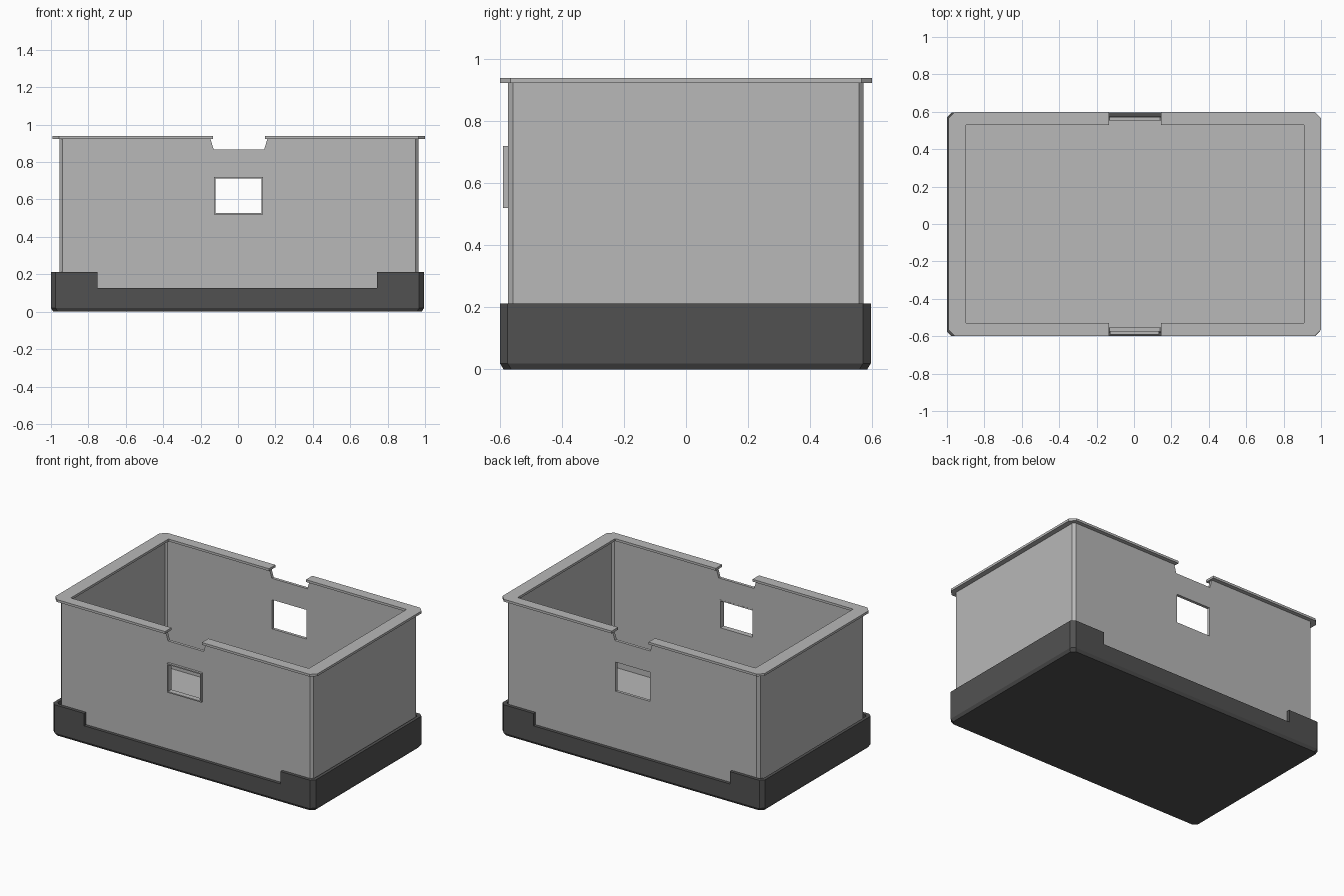
import bpy, bmesh

if "Cube" in bpy.data.objects:
    bpy.data.objects.remove(bpy.data.objects["Cube"])


def material(name, v):
    m = bpy.data.materials.new(name)
    m.diffuse_color = (v, v, v, 1)
    m.use_nodes = True
    m.node_tree.nodes["Principled BSDF"].inputs["Base Color"].default_value = m.diffuse_color
    return m


GREY = material("light grey", 0.48)
DARK = material("dark grey", 0.083)


def outline(x0, x1, y0, y1, c, z):
    """Rectangle with chamfered corners, as 3D points."""
    return [(x, y, z) for x, y in (
        (x0 + c, y0), (x1 - c, y0), (x1, y0 + c), (x1, y1 - c),
        (x1 - c, y1), (x0 + c, y1), (x0, y1 - c), (x0, y0 + c))]


def loft(name, loops, mat, ring=False):
    """Skin between loops; cap both ends, or join them into a ring."""
    bm = bmesh.new()
    rows = [[bm.verts.new(p) for p in loop] for loop in loops]
    n = len(rows[0])
    pairs = list(zip(rows, rows[1:]))
    if ring:
        pairs.append((rows[-1], rows[0]))
    else:
        bm.faces.new(rows[0])
        bm.faces.new(rows[-1])
    for a, b in pairs:
        for i in range(n):
            j = (i + 1) % n
            bm.faces.new((a[i], a[j], b[j], b[i]))
    bmesh.ops.recalc_face_normals(bm, faces=bm.faces[:])
    me = bpy.data.meshes.new(name)
    bm.to_mesh(me)
    bm.free()
    me.materials.append(mat)
    ob = bpy.data.objects.new(name, me)
    bpy.context.collection.objects.link(ob)
    return ob


def extrude_y(name, profile, y0, y1, mat):
    return loft(name, [[(x, y, z) for x, z in profile] for y in (y0, y1)], mat)


def rect(x0, x1, z0, z1):
    return [(x0, z0), (x1, z0), (x1, z1), (x0, z1)]


def cut(ob, profile):
    """Cut a profile right through the front and back sides."""
    cutter = extrude_y("cutter", profile, -0.8, 0.8, ob.data.materials[0])
    cutter.hide_render = True
    mod = ob.modifiers.new("cut", 'BOOLEAN')
    mod.operation = 'DIFFERENCE'
    mod.solver = 'EXACT'
    mod.object = cutter
    bpy.context.view_layer.objects.active = ob
    bpy.ops.object.modifier_apply(modifier=mod.name)
    bpy.data.objects.remove(cutter)


# Dark base tray, lowered along the front and back
B = (-1.0, 0.994, -0.6, 0.596)
base = loft("base_tray", [
    outline(B[0] + .012, B[1] - .012, B[2] + .012, B[3] - .012, .025, 0),
    outline(*B, .025, .02),
    outline(*B, .025, .213),
    outline(B[0] + .022, B[1] - .022, B[2] + .022, B[3] - .022, .02, .213),
    outline(B[0] + .022, B[1] - .022, B[2] + .022, B[3] - .022, .02, .022)], DARK)
cut(base, rect(-0.75, 0.743, 0.128, 0.4))

# Grey open box with finger notches and windows
W = (-0.955, 0.965, -0.574, 0.573)
box = loft("box_walls", [
    outline(*W, .016, .022),
    outline(*W, .016, .926),
    outline(W[0] + .02, W[1] - .02, W[2] + .02, W[3] - .02, .012, .926),
    outline(W[0] + .02, W[1] - .02, W[2] + .02, W[3] - .02, .012, .042)], GREY)
cut(box, [(-.13, .867), (.14, .867), (.168, .96), (-.158, .96)])
cut(box, rect(-0.127, 0.133, 0.52, 0.72))

# Rim flange around the top, interrupted at the notches
R = (-0.993, 1.0, -0.6, 0.6)
H = (-0.9, 0.91, -0.53, 0.53)
rim = loft("top_rim", [
    outline(*R, .035, .924), outline(*R, .035, .94),
    outline(*H, .004, .94), outline(*H, .004, .924)], GREY, ring=True)
cut(rim, rect(-0.135, 0.145, 0.8, 1.1))

# Thin frame standing proud around the front window
loft("window_frame", [
    [(x, y, z) for x, z in rect(-.127 - o, .133 + o, .52 - o, .72 + o)]
    for y, o in ((-.59, 0), (-.59, -.008), (-.553, -.008), (-.553, 0))],
    GREY, ring=True)
